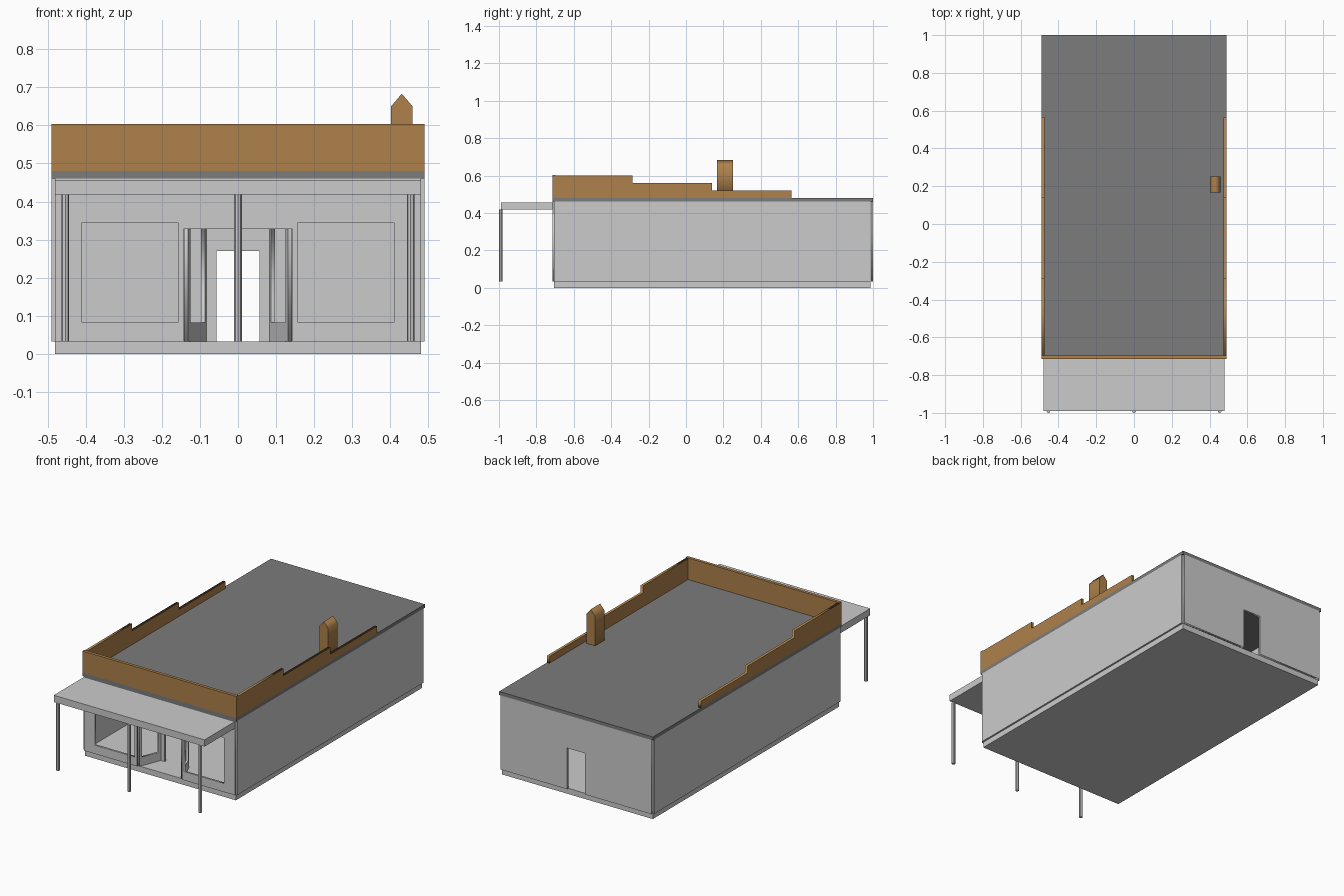
import bpy, math
from mathutils import Matrix

if "Cube" in bpy.data.objects:
    bpy.data.objects.remove(bpy.data.objects["Cube"])

tan = bpy.data.materials.new("tan_trim")
tan.diffuse_color = (0.42, 0.22, 0.07, 1)
tan.use_nodes = True
tan.node_tree.nodes["Principled BSDF"].inputs["Base Color"].default_value = tan.diffuse_color
roof_grey = bpy.data.materials.new("roof_grey")
roof_grey.diffuse_color = (0.2, 0.2, 0.2, 1)
roof_grey.use_nodes = True
roof_grey.node_tree.nodes["Principled BSDF"].inputs["Base Color"].default_value = roof_grey.diffuse_color


def box(name, x0, x1, y0, y1, z0, z1, mat=None):
    bpy.ops.mesh.primitive_cube_add(size=1, location=((x0 + x1) / 2, (y0 + y1) / 2, (z0 + z1) / 2))
    ob = bpy.context.object
    ob.name = name
    ob.scale = (x1 - x0, y1 - y0, z1 - z0)
    bpy.ops.object.transform_apply(location=False, rotation=False, scale=True)
    if mat:
        ob.data.materials.append(mat)
    return ob


def rect(u0, u1, v0, v1):
    return [(u0, v0), (u1, v0), (u1, v1), (u0, v1)]


def panel(name, loops, thick, start, angle, mat=None):
    """Upright slab: outline plus holes, drawn along a floor direction and thickened about it."""
    cu = bpy.data.curves.new(name, 'CURVE')
    cu.dimensions = '2D'
    cu.fill_mode = 'BOTH'
    cu.extrude = thick / 2
    for pts in loops:
        sp = cu.splines.new('POLY')
        sp.points.add(len(pts) - 1)
        for p, (u, v) in zip(sp.points, pts):
            p.co = (u, v, 0, 1)
        sp.use_cyclic_u = True
    tmp = bpy.data.objects.new(name + "_outline", cu)
    bpy.context.collection.objects.link(tmp)
    dg = bpy.context.evaluated_depsgraph_get()
    me = bpy.data.meshes.new_from_object(tmp.evaluated_get(dg))
    bpy.data.objects.remove(tmp)
    ob = bpy.data.objects.new(name, me)
    bpy.context.collection.objects.link(ob)
    ob.matrix_world = (Matrix.Translation((*start, 0)) @ Matrix.Rotation(angle, 4, 'Z')
                       @ Matrix.Rotation(math.pi / 2, 4, 'X'))
    me.materials.clear()
    if mat:
        me.materials.append(mat)
    return ob


def door_wall(hw, z0, z1, dw, dz):
    return [(-hw, z0), (-dw, z0), (-dw, dz), (dw, dz), (dw, z0), (hw, z0), (hw, z1), (-hw, z1)]


Z0, Z1 = 0.033, 0.46

# Base and roof slab
box("foundation", -0.48, 0.48, -0.705, 0.987, 0, Z0)
box("roof_slab", -0.49, 0.49, -0.715, 1.0, Z1, 0.48, roof_grey)

# Front wall with entry and two shop windows, back wall with door
panel("front_wall", [door_wall(0.48, Z0, Z1, 0.143, 0.328),
                     rect(-0.41, -0.158, 0.083, 0.345), rect(0.158, 0.41, 0.083, 0.345)],
      0.011, (0, -0.7095), 0)
panel("back_wall", [door_wall(0.48, Z0, Z1, 0.057, 0.27)], 0.012, (0, 0.994), 0)

# Recessed entry
panel("entry_wall", [door_wall(0.085, Z0, Z1, 0.057, 0.27)], 0.01, (0, -0.58), 0)

for s, side in ((-1, "left"), (1, "right")):
    box(side + "_wall", *sorted((s * 0.48, s * 0.49)), -0.705, 0.987, Z0, Z1)
    # Angled glazed side of the entry
    dx, dy = -s * 0.05, 0.125
    length = math.hypot(dx, dy)
    panel(side + "_entry_side", [rect(0, length, Z0, Z1), rect(0.015, length - 0.017, 0.083, 0.345)],
          0.011, (s * 0.136, -0.705), math.atan2(dy, dx))
    # Stepped side parapet
    panel(side + "_parapet", [[(-0.703, 0.48), (0.565, 0.48), (0.565, 0.52), (0.14, 0.52), (0.14, 0.56),
                               (-0.285, 0.56), (-0.285, 0.6), (-0.703, 0.6)]],
          0.015, (s * 0.4825, 0), math.pi / 2, tan)

box("front_parapet", -0.49, 0.49, -0.715, -0.697, 0.48, 0.604, tan)

# Chimney with gabled top
panel("chimney", [[(0.402, 0.48), (0.458, 0.48), (0.458, 0.65), (0.43, 0.683), (0.402, 0.65)]],
      0.086, (0, 0.209), 0, tan)

# Porch canopy and posts
box("porch_canopy", -0.48, 0.48, -0.99, -0.715, 0.418, 0.457)
for i, x in enumerate((-0.453, 0, 0.453)):
    bpy.ops.mesh.primitive_cylinder_add(vertices=8, radius=0.01, depth=0.385,
                                        location=(x, -0.99, Z0 + 0.1925))
    bpy.context.object.name = "porch_post_%d" % (i + 1)
